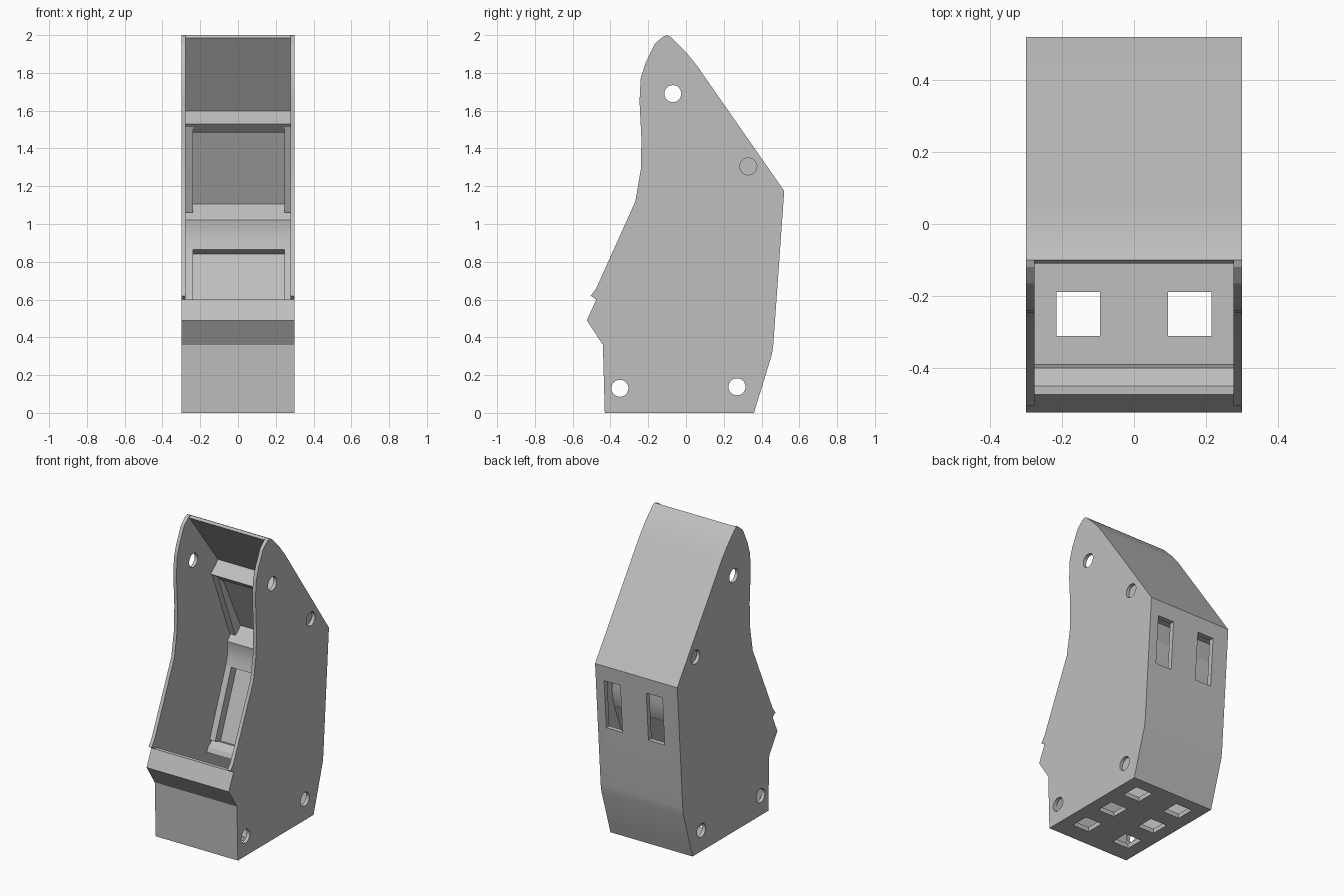
import bpy, bmesh
from math import pi
from mathutils import Matrix, Vector

cube = bpy.data.objects.get("Cube")
if cube:
    bpy.data.objects.remove(cube, do_unlink=True)

grey = bpy.data.materials.new("plain_grey")
grey.use_nodes = True
COLOUR = (0.52, 0.52, 0.52, 1)
grey.diffuse_color = COLOUR
grey.node_tree.nodes["Principled BSDF"].inputs["Base Color"].default_value = COLOUR

HALF, INNER = 0.3, 0.277      # outer half width, inner face of the side panels


def finish(name, bm):
    bmesh.ops.recalc_face_normals(bm, faces=bm.faces)
    mesh = bpy.data.meshes.new(name)
    bm.to_mesh(mesh)
    bm.free()
    mesh.materials.append(grey)
    ob = bpy.data.objects.new(name, mesh)
    bpy.context.collection.objects.link(ob)
    return ob


def prism(name, profile, x0=-INNER, x1=INNER):
    """Extrude a (y, z) profile from x0 to x1."""
    bm = bmesh.new()
    face = bm.faces.new([bm.verts.new((x0, y, z)) for y, z in profile])
    new = bmesh.ops.extrude_face_region(bm, geom=[face])["geom"]
    verts = [v for v in new if isinstance(v, bmesh.types.BMVert)]
    bmesh.ops.translate(bm, verts=verts, vec=(x1 - x0, 0, 0))
    return finish(name, bm)


def add_box(bm, centre, size):
    m = Matrix.Translation(centre) @ Matrix.Diagonal((*size, 1))
    bmesh.ops.create_cube(bm, size=1, matrix=m)


def cut(ob, cutter):
    """Apply a boolean difference."""
    mod = ob.modifiers.new("cut", "BOOLEAN")
    mod.operation, mod.solver, mod.object = "DIFFERENCE", "EXACT", cutter
    bpy.context.view_layer.objects.active = ob
    bpy.ops.object.modifier_apply(modifier=mod.name)


# Outline shared by the side panels and the outer casing
back = [(-0.43, 0), (0.36, 0), (0.375, 0.05), (0.455, 0.31), (0.462, 0.36),
        (0.52, 1.175), (0.06, 1.835), (0, 1.91), (-0.08, 1.99), (-0.1, 2)]
front_edge = [(-0.12, 1.993), (-0.165, 1.955), (-0.215, 1.85), (-0.24, 1.77),
              (-0.246, 1.65), (-0.236, 1.45), (-0.239, 1.29), (-0.268, 1.12),
              (-0.475, 0.66), (-0.505, 0.62), (-0.475, 0.6)]
lip = [(-0.525, 0.49), (-0.44, 0.36)]

# Side panels with round holes
bm = bmesh.new()
for y, z in [(-0.35, 0.13), (0.27, 0.138), (-0.07, 1.69), (0.33, 1.305)]:
    m = Matrix.Translation((0, y, z)) @ Matrix.Rotation(pi / 2, 4, "Y")
    bmesh.ops.create_cone(bm, cap_ends=True, segments=32, radius1=0.045,
                          radius2=0.045, depth=0.8, matrix=m)
round_cutter = finish("round_cutter", bm)
for name, x0, x1 in [("right_panel", -HALF, -INNER), ("left_panel", INNER, HALF)]:
    cut(prism(name, back + front_edge + lip, x0, x1), round_cutter)

# Casing: front lip, floor, back wall and sloping roof in one band
inside = [(-0.11, 1.985), (0.19, 1.595), (0.487, 1.17), (0.43, 0.35),
          (0.34, 0.03), (-0.4, 0.03), (-0.4, 0.36), (-0.39, 0.5),
          (-0.4, 0.56), (-0.45, 0.6), (-0.475, 0.6)]
casing = prism("casing", back + inside + lip)

# Square floor openings and tall back slots
bm = bmesh.new()
for x in (-0.155, 0.155):
    for y in (-0.25, -0.015, 0.22):
        add_box(bm, (x, y, 0), (0.122, 0.122, 0.12))
for x in (-0.128, 0.18):
    add_box(bm, (x, 0.48, 0.915), (0.118, 0.16, 0.32))
square_cutter = finish("square_cutter", bm)
cut(casing, square_cutter)
for cutter in (round_cutter, square_cutter):
    bpy.data.objects.remove(cutter, do_unlink=True)

# Upper frame: solid backing, bar under the roof and two side rails
prism("upper_backing", [(0.2, 1.59), (0.155, 1.53), (0.37, 1.095),
                        (0.48, 1.095), (0.485, 1.175)])
prism("upper_bar", [(0.19, 1.6), (0.165, 1.575), (0.11, 1.53), (0.125, 1.515),
                    (0.16, 1.485), (0.22, 1.5)])
RAILS = [("right", -INNER, -0.237), ("left", 0.247, INNER)]
for side, x0, x1 in RAILS:
    prism(side + "_upper_rail", [(0.125, 1.52), (0.31, 1.06), (0.375, 1.09),
                                 (0.165, 1.52)], x0, x1)

# Middle ledge between the two frames
prism("middle_ledge", [(0.284, 1.02), (0.33, 1.07), (0.365, 1.105),
                       (0.42, 1.1), (0.38, 1.02), (0.36, 0.98)])

# Lower frame: curved header, recessed plate, side rails and foot ledge
header = prism("curved_header", [(0.268, 0.865), (0.28, 0.905), (0.287, 0.95),
                                 (0.288, 0.99), (0.284, 1.02), (0.37, 1.02),
                                 (0.375, 0.95), (0.365, 0.88), (0.35, 0.835),
                                 (0.325, 0.842)])
prism("lower_plate", [(0.155, 0.42), (0.325, 0.845), (0.352, 0.835), (0.182, 0.41)])
for side, x0, x1 in RAILS:
    prism(side + "_lower_rail", [(0.1, 0.44), (0.268, 0.866), (0.34, 0.84),
                                 (0.172, 0.415)], x0, x1)
prism("foot_ledge", [(0.07, 0.37), (0.085, 0.4), (0.13, 0.43), (0.185, 0.415),
                     (0.16, 0.34)])

# Soften only the gentle bends
for ob in bpy.data.objects:
    if ob.type == "MESH" and grey.name in ob.data.materials:
        ob.select_set(True)
bpy.context.view_layer.objects.active = casing
bpy.ops.object.shade_smooth_by_angle(angle=0.35)
